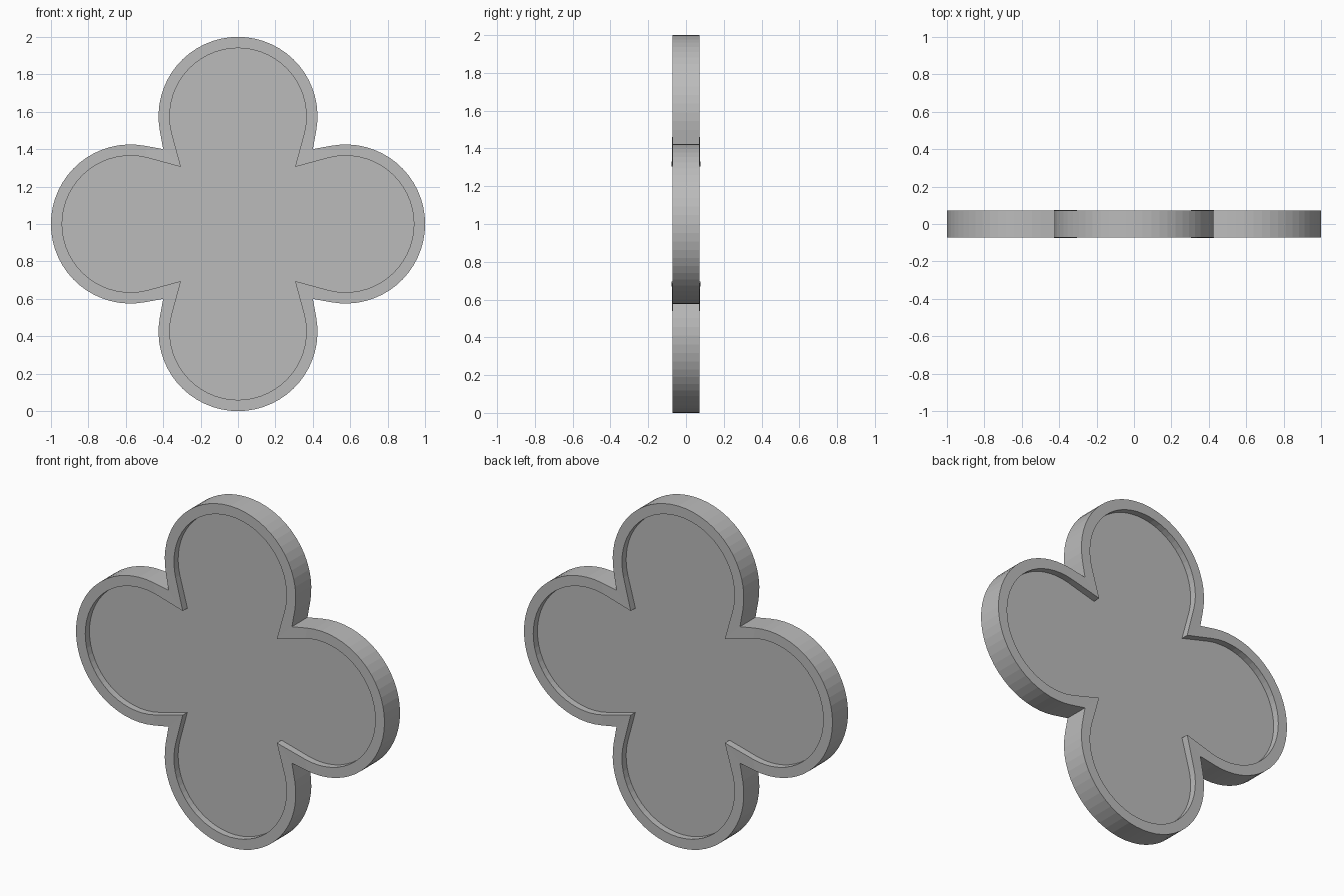
import bpy
import bmesh
from math import sin, cos, radians, atan2, acos, hypot

cube = bpy.data.objects.get("Cube")
if cube:
    bpy.data.objects.remove(cube, do_unlink=True)

LOBE = 0.575       # lobe centre distance from the middle
HALF = 0.072       # half thickness of the rim
PANEL = 0.033      # half thickness of the recessed panel
STEPS = 32         # segments per lobe arc

grey = bpy.data.materials.new("plain grey")
grey.use_nodes = True
grey.diffuse_color = (0.5, 0.5, 0.5, 1)
grey.node_tree.nodes["Principled BSDF"].inputs["Base Color"].default_value = (0.5, 0.5, 0.5, 1)


def quatrefoil(radius, nx, nz):
    """Four arcs joined to the notch corners by tangent lines."""
    dx, dz = nx, nz - LOBE
    start = atan2(dz, dx) + acos(radius / hypot(dx, dz))
    end = radians(180) - start
    lobe = [((nx + nz) / 2, (nx + nz) / 2)]
    for i in range(STEPS + 1):
        a = start + (end - start) * i / STEPS
        lobe.append((radius * cos(a), LOBE + radius * sin(a)))
    points = []
    for q in range(4):
        c, s = cos(radians(90 * q)), sin(radians(90 * q))
        points += [(x * c - z * s, x * s + z * c) for x, z in lobe]
    return points


def finish(name, bm):
    bmesh.ops.recalc_face_normals(bm, faces=bm.faces)
    mesh = bpy.data.meshes.new(name)
    bm.to_mesh(mesh)
    bm.free()
    mesh.materials.append(grey)
    obj = bpy.data.objects.new(name, mesh)
    bpy.context.collection.objects.link(obj)
    return obj


outer = quatrefoil(0.425, 0.4, 0.4)
inner = quatrefoil(0.365, 0.308, 0.302)
count = len(outer)

# One shell: outer wall, raised rim, inner walls and both panel faces
bm = bmesh.new()


def ring(points, y, tip=0):
    # The inner corners of the notches stand slightly proud of the rim
    return [bm.verts.new((x, y + (tip if i % (STEPS + 2) == 0 else 0), z + 1))
            for i, (x, z) in enumerate(points)]


rings = [ring(inner, -PANEL), ring(inner, -HALF, -0.004), ring(outer, -HALF),
         ring(outer, HALF), ring(inner, HALF, 0.004), ring(inner, PANEL)]
for a, b in zip(rings, rings[1:]):
    for i in range(count):
        j = (i + 1) % count
        bm.faces.new((a[i], a[j], b[j], b[i]))
bm.faces.new(rings[0])
bm.faces.new(rings[-1])
finish("quatrefoil_panel", bm)
